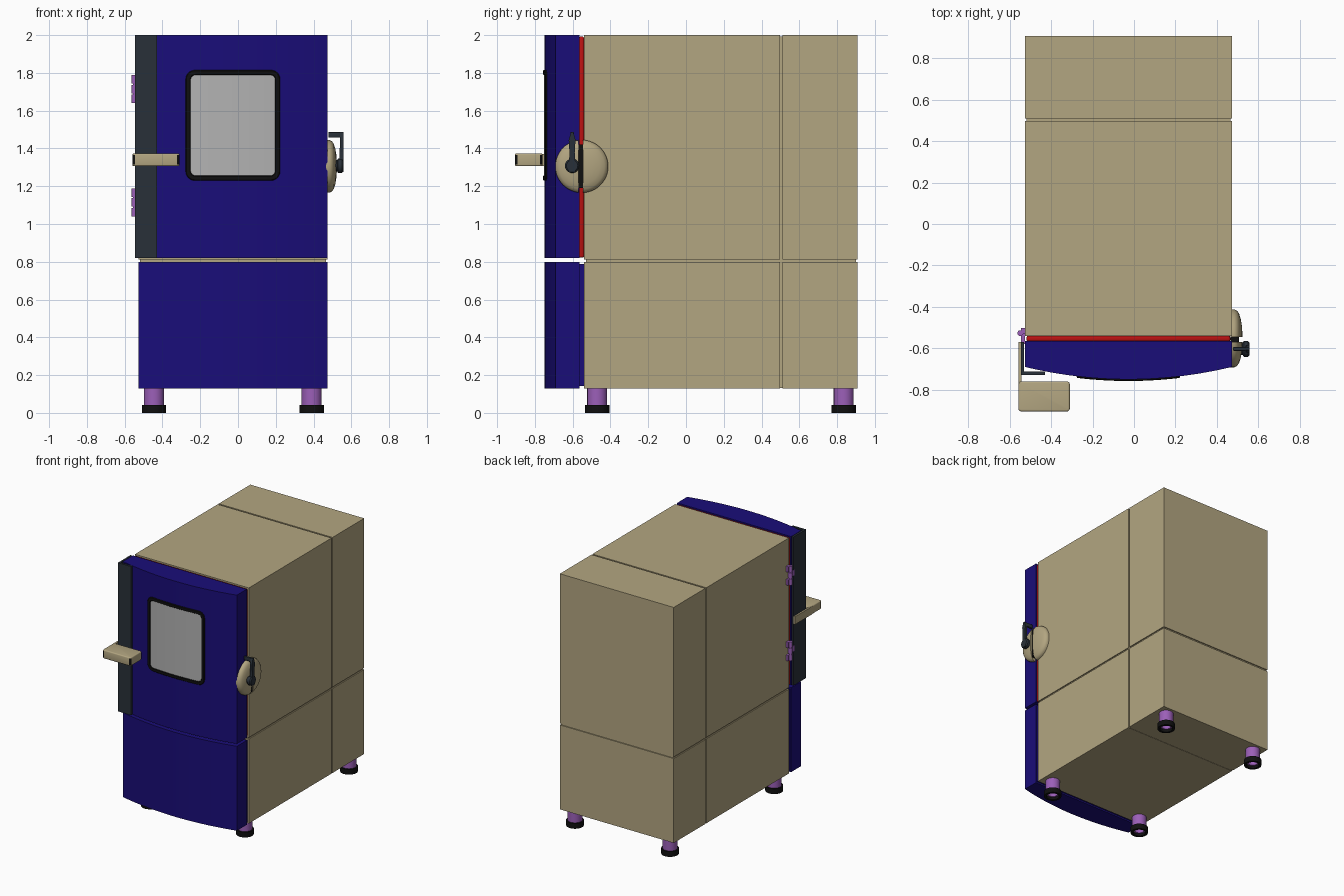
import bpy, bmesh, math
from mathutils import Vector, Matrix

if "Cube" in bpy.data.objects:
    bpy.data.objects.remove(bpy.data.objects["Cube"])


def material(name, rgb):
    m = bpy.data.materials.new(name)
    m.diffuse_color = (*rgb, 1)
    m.use_nodes = True
    m.node_tree.nodes["Principled BSDF"].inputs["Base Color"].default_value = m.diffuse_color
    return m


BEIGE = material("beige", (0.45, 0.38, 0.22))
BLUE = material("blue", (0.010, 0.004, 0.19))
RED = material("red", (0.5, 0.006, 0.006))
DARK = material("slate", (0.022, 0.03, 0.04))
BLACK = material("black", (0.005, 0.005, 0.005))
PURPLE = material("purple", (0.33, 0.115, 0.48))
GLASS = material("glass_grey", (0.45, 0.45, 0.45))


def finish(bm, name, *mats, smooth=False):
    bmesh.ops.recalc_face_normals(bm, faces=bm.faces[:])
    me = bpy.data.meshes.new(name)
    bm.to_mesh(me)
    bm.free()
    for m in mats:
        me.materials.append(m)
    ob = bpy.data.objects.new(name, me)
    bpy.context.collection.objects.link(ob)
    if smooth:
        bpy.ops.object.select_all(action='DESELECT')
        ob.select_set(True)
        bpy.context.view_layer.objects.active = ob
        bpy.ops.object.shade_smooth_by_angle(angle=math.radians(35))
    return ob


def box_bm(x, y, z):
    bm = bmesh.new()
    size = Matrix.Diagonal((x[1] - x[0], y[1] - y[0], z[1] - z[0], 1))
    mid = Matrix.Translation((sum(x) / 2, sum(y) / 2, sum(z) / 2))
    bmesh.ops.create_cube(bm, size=1, matrix=mid @ size)
    return bm


def box(name, x, y, z, mat, bevel=0):
    bm = box_bm(x, y, z)
    if bevel:
        bmesh.ops.bevel(bm, geom=bm.edges[:], offset=bevel, segments=3, profile=0.5, affect='EDGES')
    return finish(bm, name, mat, smooth=bevel > 0)


def prism(name, outline, z0, z1, mat):
    """Plan outline (x, y) raised from z0 to z1."""
    bm = bmesh.new()
    face = bm.faces.new([bm.verts.new((x, y, z0)) for x, y in outline])
    ext = bmesh.ops.extrude_face_region(bm, geom=[face])
    verts = [v for v in ext['geom'] if isinstance(v, bmesh.types.BMVert)]
    bmesh.ops.translate(bm, verts=verts, vec=(0, 0, z1 - z0))
    return finish(bm, name, mat, smooth=True)


def lathe_bm(profile, centre, axis='Z', closed=False, segs=40):
    """Spin (radius, height) points about an axis through centre."""
    bm = bmesh.new()
    rings = []
    for i in range(segs):
        a = 2 * math.pi * i / segs
        c, s = math.cos(a), math.sin(a)
        rings.append([bm.verts.new(Vector(centre) + Vector(
            (r * c, r * s, h) if axis == 'Z' else (h, r * c, r * s))) for r, h in profile])
    n = len(profile)
    for i in range(segs):
        a, b = rings[i], rings[(i + 1) % segs]
        for j in range(n if closed else n - 1):
            k = (j + 1) % n
            bm.faces.new((a[j], a[k], b[k], b[j]))
    bmesh.ops.remove_doubles(bm, verts=bm.verts[:], dist=1e-5)
    return bm


# Cabinet: four blocks around a slightly smaller core, leaving seam grooves
LEFT, RIGHT, BACK = -0.527, 0.473, 0.907
box("cabinet_core", (LEFT + .008, RIGHT - .008), (-.53, BACK - .008), (.132, 1.992), BEIGE)
for row, z in (("lower", (.13, .80)), ("upper", (.812, 2.0))):
    for part, y in (("front", (-.54, .498)), ("rear", (.51, BACK))):
        box(f"cabinet_{row}_{part}", (LEFT, RIGHT), y, z, BEIGE)

# Bowed door and lower front panel
MID = (LEFT + RIGHT) / 2


def bow(x):
    return -0.75 + 0.06 * ((x - MID) / 0.5) ** 2


bowed = [(LEFT + i / 24, bow(LEFT + i / 24)) for i in range(25)]
outline = bowed + [(RIGHT, -.565), (LEFT, -.565)]
prism("door", outline, .82, 2.0, BLUE)
prism("lower_front_panel", outline, .13, .80, BLUE)
box("lower_panel_backing", (LEFT + .01, RIGHT - .01), (-.566, -.54), (.142, .788), BLUE)
box("door_gasket", (LEFT + .008, RIGHT - .008), (-.568, -.539), (.822, 1.992), RED, .010)


# Window: frame and pane follow the bow of the door
def rounded_chains(x0, x1, z0, z1, r):
    """Matching bottom and top chains of a rounded rectangle, left to right."""
    cols = [(x0 + r - r * math.cos(t), r - r * math.sin(t))
            for t in (i * math.pi / 12 for i in range(7))]
    cols += [(x0 + r + (x1 - x0 - 2 * r) * i / 12, 0) for i in range(1, 12)]
    cols += [(x0 + x1 - x, d) for x, d in reversed(cols[:7])]
    return [(x, z0 + d) for x, d in cols], [(x, z1 - d) for x, d in cols]


def window_loop(bm, inset, proud):
    low, high = rounded_chains(-.277 + inset, .223 - inset, 1.23 + inset, 1.815 - inset, .048 - inset * .8)
    return [bm.verts.new((x, bow(x) - proud, z)) for x, z in low + high[::-1]]


bm = bmesh.new()
loops = [window_loop(bm, i, p) for i, p in
         ((0, -.01), (0, .004), (.004, .008), (.022, .008), (.026, .004), (.026, -.01))]
n = len(loops[0])
for a, b in zip(loops, loops[1:]):
    for i in range(n):
        bm.faces.new((a[i], a[(i + 1) % n], b[(i + 1) % n], b[i]))
finish(bm, "window_frame", BLACK, smooth=True)

bm = bmesh.new()
loop = window_loop(bm, .024, .002)
for i in range(n // 2 - 1):
    bm.faces.new((loop[i], loop[i + 1], loop[n - 2 - i], loop[n - 1 - i]))
finish(bm, "window_pane", GLASS, smooth=True)

# Angle strip wrapped around the hinge side of the door
prism("hinge_side_strip", [(-.545, -.57), (-.545, -.728), (-.43, -.728), (-.43, -.712),
                           (-.53, -.712), (-.53, -.57)], .82, 2.0, DARK)

# Control arm and box with black rounded corners
box("control_arm", (-.558, -.544), (-.79, -.57), (1.308, 1.37), BEIGE)
bm = box_bm((-.558, -.31), (-.905, -.76), (1.306, 1.374))
upright = [e for e in bm.edges if abs(e.verts[0].co.z - e.verts[1].co.z) > .01]
corners = bmesh.ops.bevel(bm, geom=upright, offset=.014, segments=4, profile=.5, affect='EDGES')
for f in corners['faces']:
    f.material_index = 1
rims = [e for e in bm.edges if abs(e.verts[0].co.z - e.verts[1].co.z) < .001
        and any(abs(f.normal.z) > .9 for f in e.link_faces)]
bmesh.ops.bevel(bm, geom=rims, offset=.008, segments=3, profile=.5, affect='EDGES')
finish(bm, "control_box", BEIGE, BLACK, smooth=True)

# Latch: domed cover split in two, with a black core showing in the split
dome = [(0, .465), (.14, .465), (.14, .484), (.134, .497), (.12, .507), (.095, .515),
        (.06, .521), (.03, .523), (0, .524)]
latch = (0, -.552, 1.305)
for part, y, side in (("front", -.569, 1), ("rear", -.545, -1)):
    bm = lathe_bm(dome, latch, 'X', segs=48)
    bmesh.ops.bisect_plane(bm, geom=bm.verts[:] + bm.edges[:] + bm.faces[:],
                           plane_co=(0, y, 0), plane_no=(0, side, 0), clear_outer=True)
    bmesh.ops.holes_fill(bm, edges=[e for e in bm.edges if e.is_boundary], sides=0)
    finish(bm, f"latch_cover_{part}", BEIGE, smooth=True)
box("latch_core", (.465, .508), (-.571, -.543), (1.19, 1.42), BLACK)

# Lever: round hub, tapering upright and a return at the tip
hub = [(0, .50), (.03, .50), (.03, .525), (.038, .53), (.038, .55), (.03, .558), (0, .558)]
finish(lathe_bm(hub, (0, -.603, 1.308), 'X'), "lever_hub", DARK, smooth=True)
bm = bmesh.new()
sections = [(.536, .558, 1.275, .018), (.538, .558, 1.38, .014), (.54, .558, 1.445, .018), (.54, .558, 1.487, .006)]
rings = [[bm.verts.new((x, -.603 + s * w, z)) for x, s in ((x0, -1), (x1, -1), (x1, 1), (x0, 1))]
         for x0, x1, z, w in sections]
for a, b in zip(rings, rings[1:]):
    for i in range(4):
        bm.faces.new((a[i], a[(i + 1) % 4], b[(i + 1) % 4], b[i]))
bm.faces.new(rings[0])
bm.faces.new(rings[-1])
finish(bm, "lever_upright", DARK)
box("lever_return", (.478, .542), (-.612, -.594), (1.457, 1.487), DARK, .004)

# Hinges: three knuckles, each with a leaf to the cabinet or the strip
for place, z0 in (("lower", 1.04), ("upper", 1.64)):
    for i in range(3):
        z = z0 + .052 * i
        prof = [(0, z), (.014, z), (.014, z + .045), (0, z + .045)]
        finish(lathe_bm(prof, (-.549, -.527, 0), segs=20), f"{place}_hinge_knuckle_{i + 1}", PURPLE, smooth=True)
        y = (-.58, -.525) if i == 1 else (-.53, -.502)
        box(f"{place}_hinge_leaf_{i + 1}", (-.546, -.526), y, (z, z + .045), PURPLE)
    finish(lathe_bm([(0, z0 + .01), (.008, z0 + .01), (.008, z0 + .14), (0, z0 + .14)],
                    (-.549, -.527, 0), segs=16), f"{place}_hinge_pin", PURPLE, smooth=True)

# Feet: hollow purple legs in black ring pads
for side, x in (("left", -.445), ("right", .39)):
    for end, y in (("front", -.47), ("rear", .835)):
        finish(lathe_bm([(.035, .02), (.053, .02), (.053, .132), (.035, .132)], (x, y, 0), closed=True),
               f"{end}_{side}_leg", PURPLE, smooth=True)
        finish(lathe_bm([(.046, 0), (.064, 0), (.064, .042), (.046, .042)], (x, y, 0), closed=True),
               f"{end}_{side}_foot_pad", BLACK, smooth=True)
